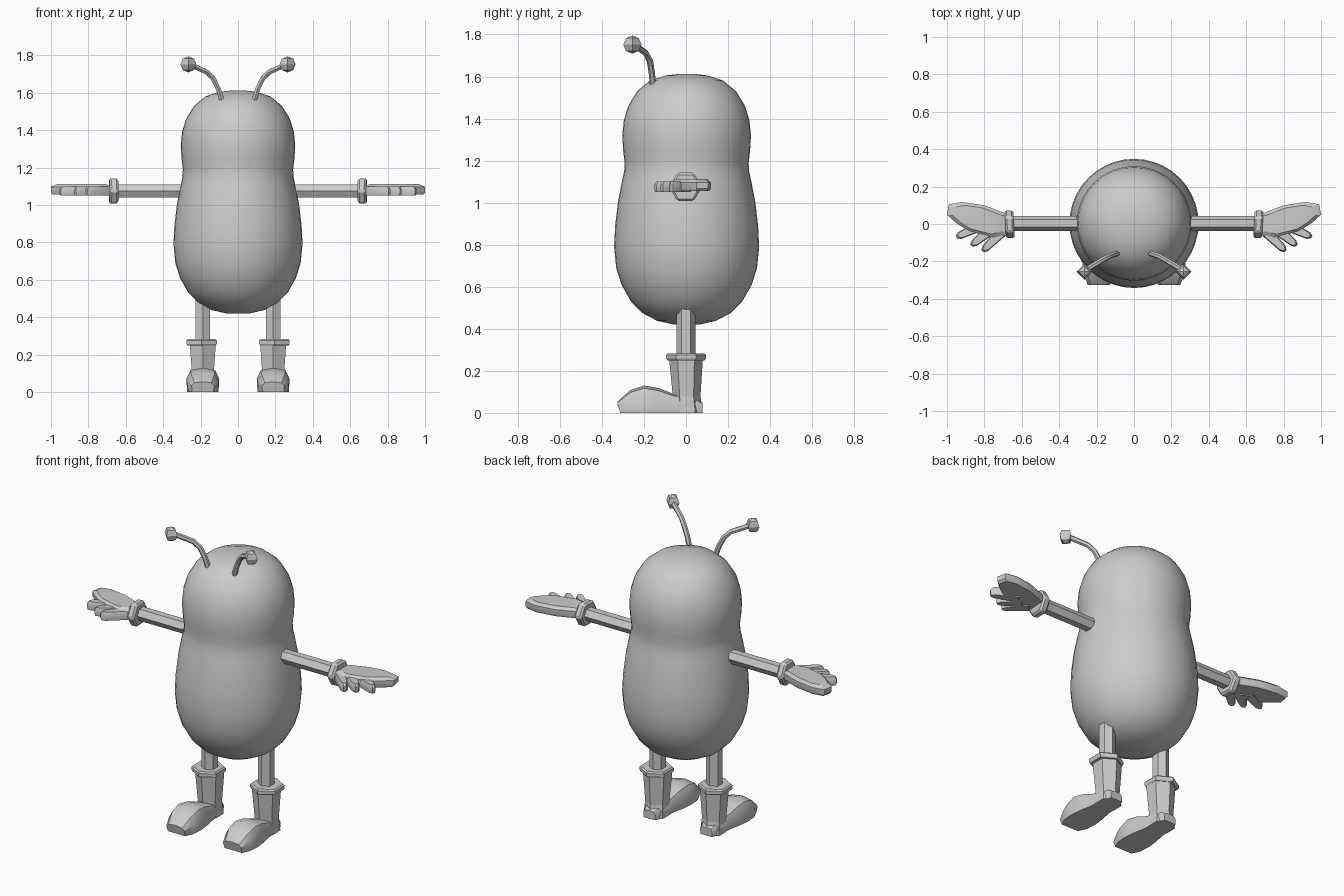
import bpy, bmesh, math
from mathutils import Vector

cube = bpy.data.objects.get("Cube")
if cube:
    bpy.data.objects.remove(cube)

grey = bpy.data.materials.new("plain_grey")
grey.use_nodes = True
grey.diffuse_color = (0.6, 0.6, 0.6, 1)
grey.node_tree.nodes["Principled BSDF"].inputs["Base Color"].default_value = (0.6, 0.6, 0.6, 1)


def finish(name, bm, smooth=None, bevel=0):
    bmesh.ops.recalc_face_normals(bm, faces=bm.faces)
    mesh = bpy.data.meshes.new(name)
    bm.to_mesh(mesh)
    bm.free()
    mesh.materials.append(grey)
    ob = bpy.data.objects.new(name, mesh)
    bpy.context.collection.objects.link(ob)
    if bevel:
        mod = ob.modifiers.new("Bevel", 'BEVEL')
        mod.width, mod.segments = bevel, 1
    if smooth:
        bpy.ops.object.select_all(action='DESELECT')
        ob.select_set(True)
        bpy.context.view_layer.objects.active = ob
        bpy.ops.object.shade_smooth_by_angle(angle=math.radians(smooth))
    return ob


def loft(name, rings, smooth=None, bevel=0):
    """Skin a list of equally long point rings and cap both ends."""
    bm = bmesh.new()
    loops = [[bm.verts.new(p) for p in ring] for ring in rings]
    n = len(loops[0])
    for a, b in zip(loops, loops[1:]):
        for i in range(n):
            j = (i + 1) % n
            bm.faces.new((a[i], a[j], b[j], b[i]))
    bm.faces.new(loops[0])
    bm.faces.new(loops[-1])
    return finish(name, bm, smooth, bevel)


def ring(centre, axis, radius, sides=6):
    """Regular ring around an axis, with one corner towards y."""
    axis = Vector(axis).normalized()
    u = Vector((0, 1, 0))
    u = (u - axis * u.dot(axis)).normalized()
    v = axis.cross(u)
    return [Vector(centre) + radius * (u * math.cos(t) + v * math.sin(t))
            for t in (2 * math.pi * i / sides for i in range(sides))]


def mirrored(ob):
    """Name the part for the left and add its twin on the right."""
    base = ob.name
    ob.name = "left_" + base
    bm = bmesh.new()
    bm.from_mesh(ob.data)
    for v in bm.verts:
        v.co.x *= -1
    bmesh.ops.reverse_faces(bm, faces=bm.faces)
    twin = ob.copy()
    twin.data = ob.data.copy()
    twin.name = "right_" + base
    bm.to_mesh(twin.data)
    bm.free()
    bpy.context.collection.objects.link(twin)


# Body: one smooth turned shape, (radius, height)
profile = [(0.06, 0.42), (0.14, 0.438), (0.21, 0.475), (0.265, 0.53), (0.31, 0.61),
           (0.335, 0.69), (0.345, 0.79), (0.34, 0.89), (0.327, 1.0), (0.308, 1.1),
           (0.297, 1.15), (0.295, 1.19), (0.302, 1.25), (0.306, 1.32), (0.299, 1.39),
           (0.278, 1.46), (0.235, 1.53), (0.175, 1.58), (0.1, 1.605), (0.04, 1.612)]
loft("body", [ring((0, 0.003, z), (0, 0, 1), r, 40) for r, z in profile], smooth=60)

# Arms and their cuffs
ARM_Z = 1.075
mirrored(loft("arm", [ring((x, 0.003, ARM_Z), (1, 0, 0), 0.04) for x in (0.25, 0.66)]))
mirrored(loft("wrist_cuff", [ring((x, -0.002, ARM_Z), (1, -0.05, 0), 0.078)
                             for x in (0.642, 0.688)], bevel=0.01))


# Gloves: flat slabs, slightly narrower on top
def slab(name, outline, low, high):
    n = len(outline)
    c = Vector((sum(p[0] for p in outline) / n, sum(p[1] for p in outline) / n))
    levels = ((low, 0.93), (low + 0.012, 1), (high - 0.015, 1), (high, 0.8))
    rings = [[(*(c + (Vector(p) - c) * s), z) for p in outline] for z, s in levels]
    return loft(name, rings, smooth=30)


mirrored(slab("palm", [(0.67, 0.05), (0.80, 0.1), (0.92, 0.118), (0.99, 0.105), (1.0, 0.05),
                       (0.95, 0.005), (0.88, -0.04), (0.74, -0.075), (0.67, -0.055)], 1.055, 1.112))
fingers = {"outer_finger": ((0.80, 0.0), (0.95, -0.07)),
           "middle_finger": ((0.76, -0.025), (0.87, -0.115)),
           "thumb": ((0.70, -0.035), (0.81, -0.145))}
for name, (root, tip) in fingers.items():
    root, tip = Vector(root), Vector(tip)
    d = (tip - root).normalized()
    side = Vector((-d.y, d.x))
    mirrored(slab(name, [root + side * 0.03, tip - d * 0.02 + side * 0.02, tip + side * 0.008,
                         tip - side * 0.008, tip - d * 0.02 - side * 0.02,
                         root - side * 0.03], 1.05, 1.1))

# Legs, boot cuffs and boot shafts
LEG_X = 0.188
up = (0, 0, 1)
mirrored(loft("leg", [ring((LEG_X, 0, z), up, 0.045) for z in (0.2, 0.6)]))
mirrored(loft("boot_cuff", [ring((LEG_X + 0.007, 0, z), up, r) for z, r in
                            ((0.25, 0.088), (0.258, 0.094), (0.275, 0.094), (0.283, 0.086))]))
mirrored(loft("boot_shaft", [ring((LEG_X, y, z), up, r) for y, z, r in
                             ((0.008, 0, 0.072), (0.003, 0.08, 0.066), (0, 0.255, 0.08))]))

# Shoes: sections from heel to toe, (y, half width, side height, top height)
sections = [(0.078, 0.04, 0.03, 0.05), (0.03, 0.06, 0.05, 0.08), (-0.06, 0.065, 0.05, 0.09),
            (-0.13, 0.08, 0.06, 0.118), (-0.2, 0.088, 0.07, 0.13), (-0.265, 0.083, 0.06, 0.108),
            (-0.325, 0.06, 0.035, 0.055)]
shoe = []
for y, w, side_z, top in sections:
    shape = [(-w * 0.95, 0), (-w, side_z), (-w * 0.75, top * 0.9), (0, top),
             (w * 0.75, top * 0.9), (w, side_z), (w * 0.95, 0)]
    shoe.append([(LEG_X + x, y + (0.012 if y < -0.3 and z == 0 else 0), z) for x, z in shape])
mirrored(loft("shoe", shoe, smooth=35))

# Antennae: bent stalks with faceted knobs
path = [Vector(p) for p in ((0.08, -0.155, 1.54), (0.105, -0.163, 1.62), (0.132, -0.172, 1.675),
                            (0.165, -0.19, 1.71), (0.265, -0.25, 1.755))]
stalk = []
for i, p in enumerate(path):
    d = path[min(i + 1, len(path) - 1)] - path[max(i - 1, 0)]
    stalk.append(ring(p, d, 0.015))
mirrored(loft("antenna_stalk", stalk, smooth=40))

bm = bmesh.new()
bmesh.ops.create_uvsphere(bm, u_segments=4, v_segments=4, radius=0.043)
bmesh.ops.translate(bm, verts=bm.verts, vec=(0.265, -0.255, 1.752))
mirrored(finish("antenna_knob", bm))
